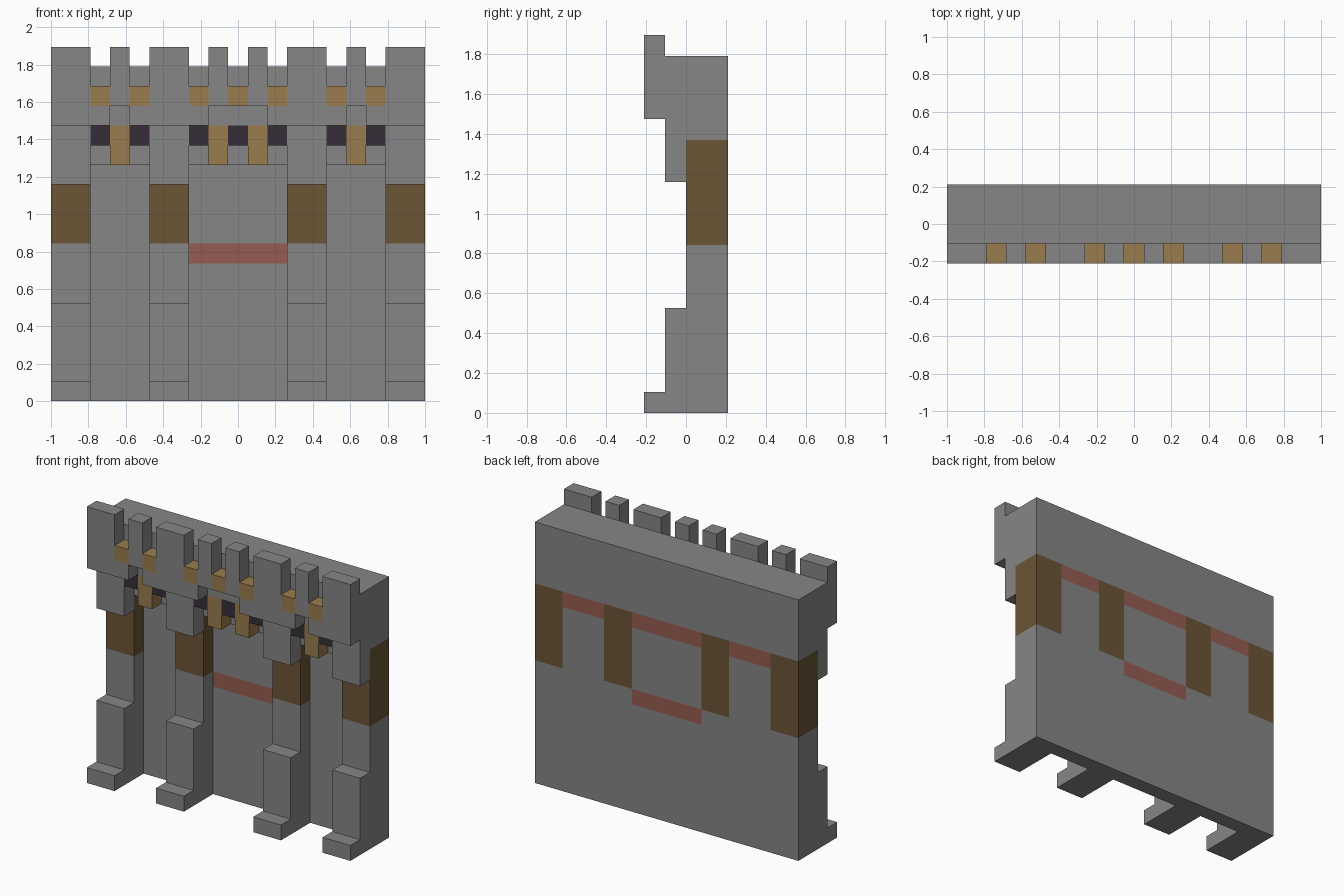
import bpy, bmesh
from mathutils import Vector

cube = bpy.data.objects.get("Cube")
if cube:
    bpy.data.objects.remove(cube, do_unlink=True)

# The wall is laid out in equal blocks: 19 wide, 4 deep, 18 high
NX, NY = 19, 4
U = 2 / NX


def material(name, rgb):
    m = bpy.data.materials.new(name)
    m.use_nodes = True
    m.diffuse_color = (*rgb, 1)
    bsdf = next(n for n in m.node_tree.nodes if n.type == 'BSDF_PRINCIPLED')
    bsdf.inputs["Base Color"].default_value = (*rgb, 1)
    bsdf.inputs["Roughness"].default_value = 0.9
    return m


stone = material("grey_stone", (0.24, 0.24, 0.24))
tan = material("tan_wood", (0.32, 0.20, 0.075))
brown = material("brown_wood", (0.145, 0.09, 0.037))
red = material("red_brick", (0.30, 0.108, 0.085))
dark = material("dark_opening", (0.038, 0.027, 0.04))

grid = {}    # block position -> part name
parts = {}   # part name -> material


def block(part, mat, x, y, z, mirror=True):
    """Fill a range of blocks with a part, on both sides of the centre."""
    parts[part] = mat
    for i in range(*x):
        for j in range(*y):
            for k in range(*z):
                grid[i, j, k] = part
                if mirror:
                    grid[NX - 1 - i, j, k] = part


# Thin wall and its stepped upper gallery
block("back_wall", stone, (0, 19), (3, 4), (0, 17))
block("gallery_wall", stone, (0, 19), (2, 3), (12, 17))
block("gallery_front", stone, (0, 19), (1, 2), (14, 17))

# Brick bands set through the wall
block("lower_brick_band", red, (7, 12), (3, 4), (7, 8))
block("upper_brick_band", red, (2, 17), (3, 4), (12, 13))

# Buttresses with stepped feet, timber section and turret above
for x in (0, 5):
    span = (x, x + 2)
    block("buttress", stone, span, (2, 4), (0, 17))
    block("buttress_timber", brown, span, (2, 4), (8, 13))
    block("buttress_base", stone, span, (1, 2), (0, 5))
    block("buttress_toe", stone, span, (0, 1), (0, 1))
    block("turret_corbel", stone, span, (1, 2), (11, 17))
    block("turret", stone, span, (0, 1), (14, 18))

# Openings and the small stone blocks flanking each arch
for x in (2, 4, 7, 9):
    block("opening", dark, (x, x + 1), (1, 2), (13, 14))
    block("crenel_sill", tan, (x, x + 1), (0, 1), (15, 16))
for x in (2, 4, 7):
    block("arch_springer", stone, (x, x + 1), (0, 1), (14, 15))

# Timber brackets below the arches, merlons above
for x in (3, 8):
    block("bracket", tan, (x, x + 1), (1, 2), (12, 14))
    block("merlon", stone, (x, x + 1), (0, 1), (15, 18))

# Build each part from its exposed block faces
AXES = [Vector(v) for v in ((1, 0, 0), (0, 1, 0), (0, 0, 1))]
for part, mat in parts.items():
    bm = bmesh.new()
    for cell, owner in grid.items():
        if owner != part:
            continue
        centre = Vector(cell) + Vector((0.5, 0.5, 0.5))
        for a in range(3):
            for sign in (1, -1):
                n = AXES[a] * sign
                if tuple(int(c) for c in Vector(cell) + n) in grid:
                    continue
                s, t = AXES[(a + 1) % 3] / 2, AXES[(a + 2) % 3] / 2 * sign
                corners = (-s - t, s - t, s + t, t - s)
                bm.faces.new([bm.verts.new((centre + n / 2 + c - Vector((NX / 2, NY / 2, 0))) * U)
                              for c in corners])
    bmesh.ops.remove_doubles(bm, verts=bm.verts, dist=U / 100)
    bmesh.ops.dissolve_limit(bm, angle_limit=0.01, verts=bm.verts, edges=bm.edges)
    mesh = bpy.data.meshes.new(part)
    bm.to_mesh(mesh)
    bm.free()
    mesh.materials.append(mat)
    bpy.context.collection.objects.link(bpy.data.objects.new(part, mesh))
